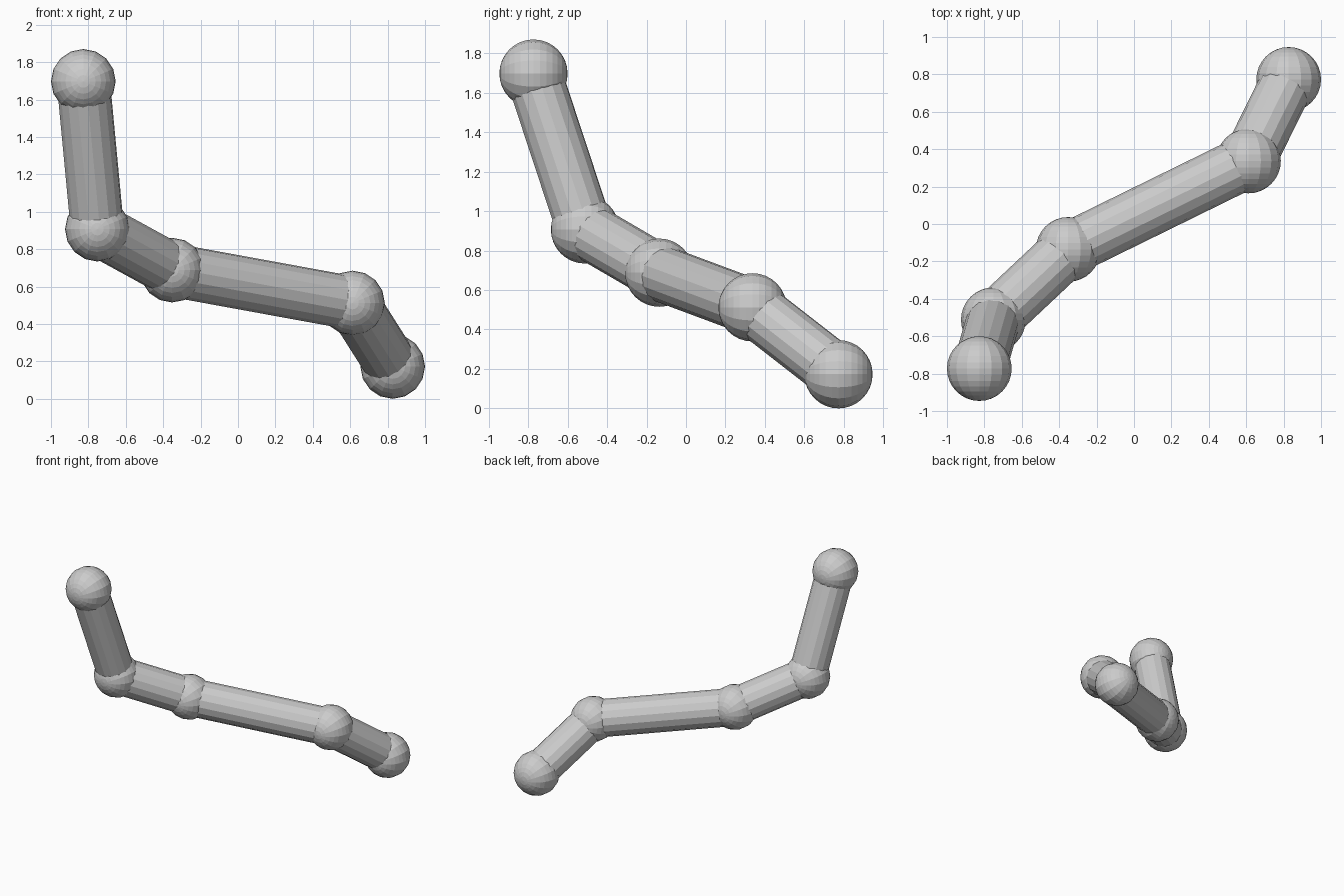
import bpy
from math import pi
from mathutils import Vector

if "Cube" in bpy.data.objects:
    bpy.data.objects.remove(bpy.data.objects["Cube"])

BALL_R, TUBE_R, SIDES = 0.173, 0.143, 16

# Joint centres, from the raised end down to the low end
joints = [Vector(p) for p in (
    (-0.827, -0.773, 1.697),
    (-0.752, -0.512, 0.907),
    (-0.352, -0.136, 0.688),
    (0.612, 0.337, 0.512),
    (0.827, 0.773, 0.173),
)]


def ball(name, centre):
    # poles point front to back
    bpy.ops.mesh.primitive_uv_sphere_add(segments=SIDES, ring_count=16, radius=BALL_R,
                                         location=centre, rotation=(pi / 2, 0, 0))
    bpy.context.object.name = name


def tube(name, a, b):
    d = b - a
    bpy.ops.mesh.primitive_cylinder_add(vertices=SIDES, radius=TUBE_R, depth=d.length,
                                        location=(a + b) / 2)
    obj = bpy.context.object
    obj.rotation_euler = d.to_track_quat('Z', 'Y').to_euler()
    obj.name = name


# Ball joints
for i, p in enumerate(joints, 1):
    ball(f"joint_ball_{i}", p)

# Straight tubes between neighbouring joints
for i, (a, b) in enumerate(zip(joints, joints[1:]), 1):
    tube(f"tube_{i}", a, b)
